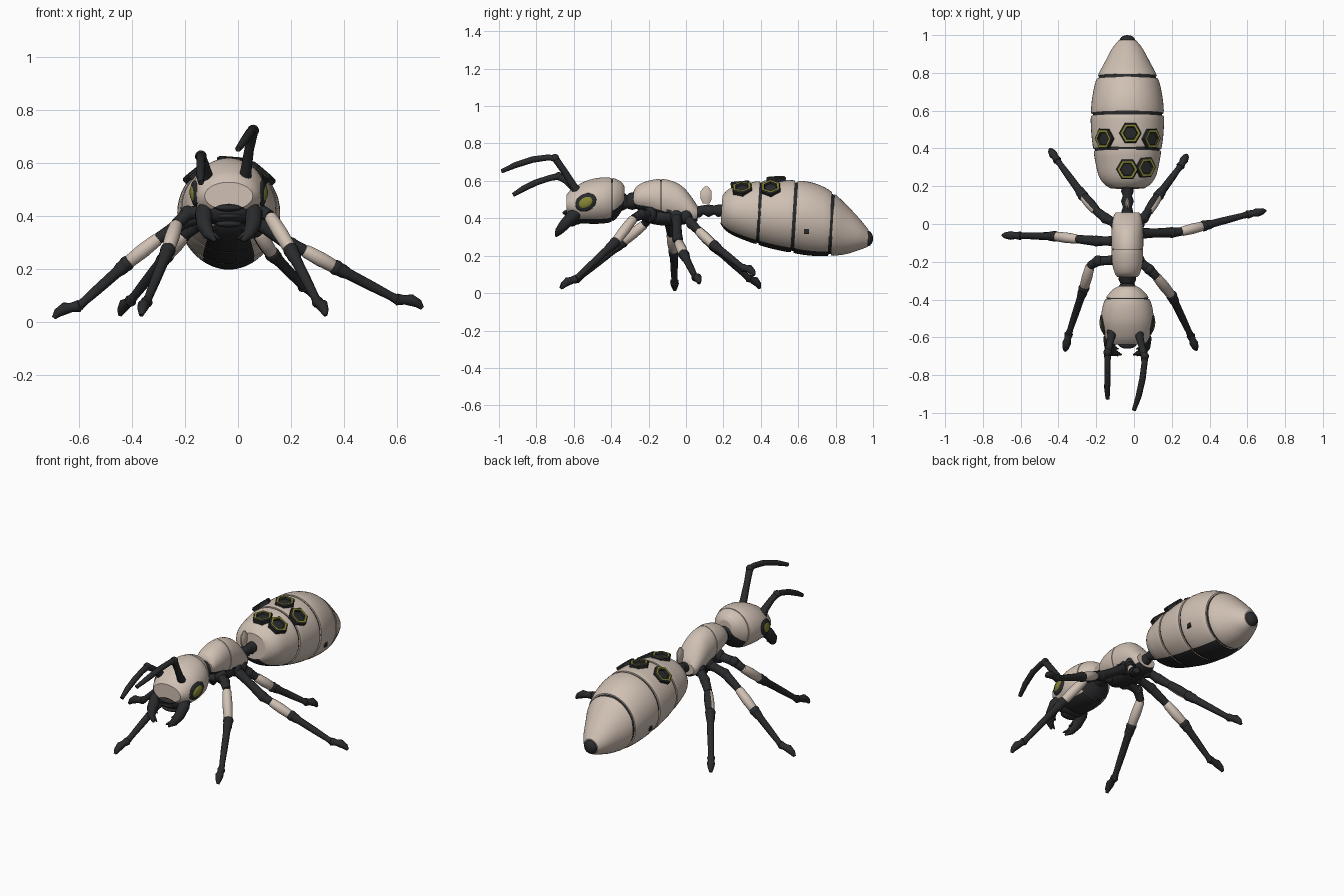
import bpy, bmesh, math
from mathutils import Vector, Matrix, Quaternion

if "Cube" in bpy.data.objects:
    bpy.data.objects.remove(bpy.data.objects["Cube"])

CX = -0.035  # body centre line


def material(name, rgb):
    m = bpy.data.materials.new(name)
    m.diffuse_color = (*rgb, 1)
    m.use_nodes = True
    m.node_tree.nodes["Principled BSDF"].inputs["Base Color"].default_value = m.diffuse_color
    return m


PALE = material("pale_shell", (0.63, 0.53, 0.455))
DARK = material("dark_rubber", (0.022, 0.023, 0.025))
OLIVE = material("olive_glass", (0.24, 0.24, 0.035))
MATS = [PALE, DARK, OLIVE]


def finish(bm, name, mat=0, rule=None, smooth=35):
    bmesh.ops.recalc_face_normals(bm, faces=bm.faces)
    for f in bm.faces:
        f.material_index = rule(f) if rule else (f.material_index or mat)
    me = bpy.data.meshes.new(name)
    bm.to_mesh(me)
    bm.free()
    for m in MATS:
        me.materials.append(m)
    ob = bpy.data.objects.new(name, me)
    bpy.context.collection.objects.link(ob)
    bpy.ops.object.select_all(action='DESELECT')
    ob.select_set(True)
    bpy.context.view_layer.objects.active = ob
    if smooth:
        bpy.ops.object.shade_smooth_by_angle(angle=math.radians(smooth))
    return ob


def bridge(bm, rings, band_mats=None):
    vs = [[bm.verts.new(p) for p in r] for r in rings]
    n = len(vs[0])
    for k, (a, b) in enumerate(zip(vs, vs[1:])):
        for i in range(n):
            f = bm.faces.new((a[i], a[(i + 1) % n], b[(i + 1) % n], b[i]))
            if band_mats:
                f.material_index = band_mats[k]
    for end, r in ((0, vs[0]), (-1, vs[-1])):
        f = bm.faces.new(r)
        if band_mats:
            f.material_index = band_mats[end]


def sweep(name, pts, radii, mat=1, n=12, flat=1.0, rule=None):
    """Round tube through points, one radius per point."""
    pts = [Vector(p) for p in pts]
    q, last, rings = Quaternion(), Vector((0, 0, 1)), []
    for i, p in enumerate(pts):
        t = (pts[min(i + 1, len(pts) - 1)] - pts[max(i - 1, 0)]).normalized()
        q = last.rotation_difference(t) @ q
        last = t
        rings.append([p + q @ Vector((radii[i] * math.cos(a), radii[i] * flat * math.sin(a), 0))
                      for a in (2 * math.pi * k / n for k in range(n))])
    bm = bmesh.new()
    bridge(bm, rings)
    return finish(bm, name, mat, rule, smooth=50)


def ball(name, c, r, mat=1, rot=None):
    bm = bmesh.new()
    bmesh.ops.create_uvsphere(bm, u_segments=20, v_segments=12, radius=1)
    r = r if isinstance(r, tuple) else (r, r, r)
    bm.transform(Matrix.Translation(c) @ (rot or Matrix()) @ Matrix.Diagonal((*r, 1)))
    return finish(bm, name, mat)


def section(rows, y):
    """Smoothly interpolated (centre z, half width, half height) at y."""
    i = max(0, min(len(rows) - 2, sum(r[0] <= y for r in rows) - 1))
    a, b = rows[i], rows[i + 1]
    h = b[0] - a[0]
    t = max(0, min(1, (y - a[0]) / h))
    p, s = rows[max(i - 1, 0)], rows[min(i + 2, len(rows) - 1)]
    out = []
    for k in (1, 2, 3):
        ma = (b[k] - p[k]) / (b[0] - p[0]) * h
        mb = (s[k] - a[k]) / (s[0] - a[0]) * h
        out.append((2*t**3 - 3*t*t + 1)*a[k] + (t**3 - 2*t*t + t)*ma
                   + (3*t*t - 2*t**3)*b[k] + (t**3 - t*t)*mb)
    return out


def shell(name, rows, y0, y1, scale=1, under=0, tilt=0.0, mat=0):
    """Slice of a body; faces within `under` degrees of straight down are dark."""
    steps, n, rings = 12, 48, []
    for k in range(-1, steps + 2):
        y = y0 + (y1 - y0) * max(0, min(steps, k)) / steps
        zc, w, h = section(rows, y)
        s = scale * (0.965 if k in (-1, steps + 1) else 0.99 if k in (0, steps) else 1)
        rings.append([Vector((CX + w*s*math.sin(a), y + tilt*h*math.cos(a), zc + h*s*math.cos(a)))
                      for a in (2 * math.pi * i / n for i in range(n))])
    bm = bmesh.new()
    bridge(bm, rings)

    def rule(f):
        c = f.calc_center_median()
        zc, w, h = section(rows, c.y)
        dx, dz = abs(c.x - CX) / w, (zc - c.z) / h
        return 1 if math.hypot(dx, dz) > .5 and math.degrees(math.atan2(dx, dz)) < under else mat
    return finish(bm, name, mat, rule if under else None)


# Abdomen: four shells over a dark core, belly plates on the first three
GASTER = [(.185, .445, .085, .07), (.21, .445, .122, .102), (.25, .442, .15, .128), (.32, .436, .168, .152),
          (.39, .43, .18, .17), (.48, .42, .191, .185), (.57, .41, .194, .193), (.67, .395, .186, .194),
          (.77, .37, .163, .172), (.86, .335, .118, .127), (.93, .31, .08, .08), (.975, .292, .045, .045)]
for i, (a, b, u) in enumerate([(.19, .386, 28), (.398, .572, 28), (.586, .770, 28), (.784, .972, 0)]):
    shell(f"abdomen_shell_{i+1}", GASTER, a, b, under=u, tilt=.06)
shell("abdomen_core", GASTER, .2, .96, scale=.945, mat=1, tilt=.06)
ball("abdomen_tip", (CX, .97, .292), (.042, .03, .042))

# Hexagonal ports on the abdomen
for i, (dx, y) in enumerate([(-.12, .452), (.015, .482), (.125, .452), (0, .29), (.095, .30)]):
    zc, w, h = section(GASTER, y)
    c = math.sqrt(1 - (dx / w) ** 2)
    slope = (section(GASTER, y + .02)[2] - section(GASTER, y - .02)[2]) / .04
    nrm = Vector((dx / w / w, -slope * c / h * .3, c / h))
    prof = [(.056, -.03), (.060, .010), (.053, .017), (.039, .017), (.035, .004)]
    bm = bmesh.new()
    bridge(bm, [[Vector((r*math.cos(k*math.pi/3), r*math.sin(k*math.pi/3), z)) for k in range(6)]
                for r, z in prof], [1, 1, 2, 1, 1])
    # keep a hexagon corner pointing sideways
    zx = nrm.normalized()
    xx = (Vector((1, 0, 0)) - zx * zx.x).normalized()
    frame = Matrix((xx, zx.cross(xx), zx)).transposed().to_4x4()
    bm.transform(Matrix.Translation((CX + dx, y, zc + h * c)) @ frame)
    finish(bm, f"abdomen_port_{i+1}", 1, smooth=0)

# Small side vents
for s in (-1, 1):
    for nm, rows, y, z in (("abdomen", GASTER, .645, .33), ("thorax", None, -.09, .445)):
        zc, w, h = section(rows, y) if rows else (.5, .083, .10)
        x = w * math.sqrt(1 - ((z - zc) / h) ** 2)
        bm = bmesh.new()
        bmesh.ops.create_cube(bm, size=1)
        bm.transform(Matrix.Translation((CX + s * x, y, z)) @ Matrix.Diagonal((.010, .026, .026, 1)))
        finish(bm, f"{nm}_vent_{'right' if s > 0 else 'left'}", 1, smooth=0)

# Waist with small upright scale
sweep("waist", [(CX, .03, .43), (CX, .07, .435), (CX, .09, .445), (CX, .12, .44), (CX, .15, .445), (CX, .17, .44), (CX, .22, .445)],
      [.035, .03, .024, .034, .024, .033, .03])
sweep("waist_scale", [(CX, .108, .48), (CX, .108, .505), (CX, .108, .545), (CX, .108, .57)], [.008, .013, .013, .004], 0, 10, 2.4)

# Thorax: two shells, dark core and belly
THORAX = [(-.285, .505, .05, .03), (-.265, .51, .065, .06), (-.21, .515, .08, .083), (-.13, .505, .084, .105),
          (-.05, .485, .084, .105), (0, .46, .081, .092), (.045, .432, .072, .06), (.065, .425, .06, .035)]
shell("thorax_front_shell", THORAX, -.28, -.136, under=50)
shell("thorax_rear_shell", THORAX, -.132, .062, under=50)
shell("thorax_core", THORAX, -.27, .05, scale=.95, mat=1)
ball("thorax_belly", (CX, -.09, .41), (.07, .155, .05))

# Neck and head
sweep("neck", [(CX, -.37, .49), (CX, -.335, .49), (CX, -.315, .488), (CX, -.295, .49), (CX, -.25, .50)],
      [.045, .048, .036, .046, .045], n=20)
HEAD = [(-.64, .475, .09, .05), (-.62, .475, .108, .075), (-.58, .477, .125, .10), (-.52, .488, .138, .117),
        (-.45, .495, .134, .123), (-.39, .50, .113, .115), (-.345, .515, .075, .078), (-.325, .525, .04, .04)]
shell("head_front_shell", HEAD, -.638, -.397, under=40)
shell("head_rear_shell", HEAD, -.393, -.328, under=60)
shell("head_core", HEAD, -.62, -.34, scale=.95, mat=1)
ball("mouth", (CX, -.59, .42), (.095, .055, .055))
for k in range(3):  # stacked mouth plates
    ball(f"mouth_plate_{k+1}", (CX, -.635 + k * .012, .43 - k * .03), (.05, .025, .014))

for s, side in ((-1, "left"), (1, "right")):
    # Eyes: olive lens in a dark frame
    rot = Matrix.Rotation(s * math.radians(-10), 4, 'Z') @ Matrix.Rotation(math.radians(28), 4, 'X')
    ball(f"eye_frame_{side}", (CX + s * .127, -.536, .485), (.015, .061, .046), 1, rot)
    ball(f"eye_{side}", (CX + s * .130, -.536, .485), (.0165, .046, .032), 2, rot)
    # Mandibles with teeth along the inner edge
    path = [(.075, -.57, .44), (.095, -.61, .41), (.092, -.65, .365), (.075, -.68, .33), (.05, -.695, .305)]
    sweep(f"mandible_{side}", [(CX + s * x, y, z) for x, y, z in path], [.03, .034, .03, .022, .006])
    for k, (x, y, z) in enumerate(path[1:4]):
        sweep(f"mandible_tooth_{side}_{k+1}", [(CX + s*(x - .01), y, z), (CX + s*(x - .045), y - .012, z - .018)], [.016, .003], n=6)

# Antennae, posed differently
for side, pts in (("right", [(.025, -.57, .53), (.03, -.60, .57), (.042, -.65, .65), (.057, -.70, .722), (.055, -.74, .725),
                             (.045, -.82, .714), (.025, -.91, .685), (0, -.985, .652)]),
                  ("left", [(-.115, -.57, .53), (-.12, -.60, .565), (-.13, -.64, .60), (-.14, -.68, .625), (-.14, -.73, .615),
                            (-.14, -.80, .592), (-.142, -.87, .558), (-.14, -.925, .525)])):
    sweep(f"antenna_{side}", pts, [.026, .021, .018, .020, .016, .017, .016, .011])
    ball(f"antenna_joint_{side}", pts[3], .022)
    ball(f"antenna_socket_{side}", pts[0], .03)

# Legs: hip, thigh bend, pale sleeve start/end, ankle, toe
LEGS = {
    "front_right": [(.02, -.19, .42), (.08, -.24, .42), (.12, -.28, .40), (.20, -.38, .27), (.30, -.59, .075), (.33, -.665, .025)],
    "front_left": [(-.09, -.19, .42), (-.19, -.195, .41), (-.232, -.22, .37), (-.265, -.34, .27), (-.345, -.58, .075), (-.365, -.67, .025)],
    "middle_right": [(.02, -.05, .41), (.20, -.045, .29), (.25, -.04, .27), (.37, -.01, .205), (.60, .05, .085), (.695, .07, .052)],
    "middle_left": [(-.09, -.09, .41), (-.20, -.09, .38), (-.30, -.08, .315), (-.42, -.065, .22), (-.60, -.062, .06), (-.695, -.06, .015)],
    "rear_right": [(.02, 0, .41), (.05, .03, .37), (.075, .065, .335), (.13, .15, .255), (.245, .305, .135), (.28, .365, .095)],
    "rear_left": [(-.09, 0, .41), (-.15, .03, .37), (-.20, .07, .33), (-.27, .15, .25), (-.405, .335, .08), (-.445, .395, .025)],
}
for nm, pts in LEGS.items():
    h, b, p0, p1, a, t = (Vector(p) for p in pts)
    ball(f"{nm}_hip", h, (.036, .036, .042))
    sweep(f"{nm}_thigh", [h, h.lerp(b, .5), b, p0], [.030, .024, .027, .022])
    ball(f"{nm}_upper_joint", b, .029)
    # rear sleeves are pale on the outer, lower side only
    out = Vector((1 if "right" in nm else -1, -.5, -.5)).normalized()
    half = (lambda f: 0 if f.normal.dot(out) > 0 else 1) if "rear" in nm else None
    sweep(f"{nm}_sleeve", [p0, p0.lerp(p1, .06), p0.lerp(p1, .5), p0.lerp(p1, .94), p1],
          [.02, .025, .028, .025, .02], 0, 16, rule=half)
    ball(f"{nm}_knee", p1, .029)
    sweep(f"{nm}_shin", [p1, p1.lerp(a, .12), p1.lerp(a, .2), p1.lerp(a, .6), p1.lerp(a, .9), a],
          [.026, .026, .021, .019, .016, .019])
    up = Vector((0, 0, 1))
    sweep(f"{nm}_foot", [a.lerp(t, -.1), a, a.lerp(t, .3) + up*.008, a.lerp(t, .55) + up*.016, a.lerp(t, .85) + up*.012, t],
          [.012, .023, .018, .023, .017, .008])
